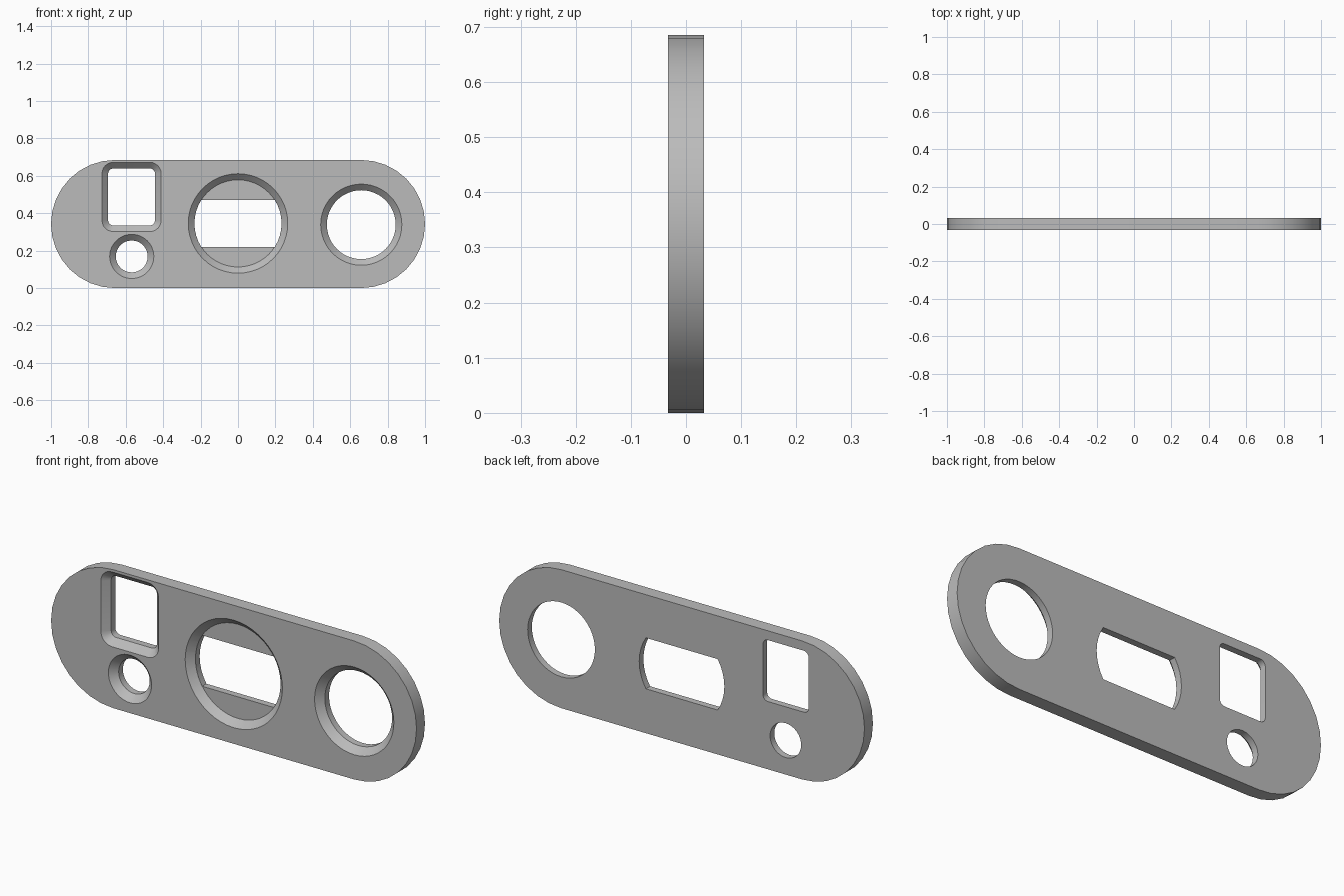
import bpy, bmesh
from math import sin, cos, pi, asin

cube = bpy.data.objects.get("Cube")
if cube:
    bpy.data.objects.remove(cube)

HALF = 0.033      # half the plate thickness, also the chamfer size
MID = 0.3425      # height of the plate's centre line

grey = bpy.data.materials.new("plain grey")
grey.use_nodes = True
COLOUR = (0.5, 0.5, 0.5, 1)
grey.diffuse_color = COLOUR
grey.node_tree.nodes["Principled BSDF"].inputs["Base Color"].default_value = COLOUR


def arc(cx, cz, r, start, end, steps):
    return [(cx + r * cos(start + (end - start) * i / steps),
             cz + r * sin(start + (end - start) * i / steps)) for i in range(steps + 1)]


def circle(cx, cz, r):
    return arc(cx, cz, r, 0, 2 * pi, 48)[:-1]


def rounded_box(cx, cz, hx, hz, r, steps):
    """Outline with four rounded corners, anticlockwise."""
    points = []
    for k, (sx, sz) in enumerate([(1, 1), (-1, 1), (-1, -1), (1, -1)]):
        points += arc(cx + sx * (hx - r), cz + sz * (hz - r), r,
                      k * pi / 2, (k + 1) * pi / 2, steps)
    return points


def loft(name, sections):
    """Closed solid through (y, outline) sections with equal point counts."""
    bm = bmesh.new()
    rings = [[bm.verts.new((x, y, z)) for x, z in outline] for y, outline in sections]
    for a, b in zip(rings, rings[1:]):
        for i in range(len(a)):
            j = (i + 1) % len(a)
            bm.faces.new((a[i], a[j], b[j], b[i]))
    bm.faces.new(rings[0])
    bm.faces.new(rings[-1])
    bmesh.ops.remove_doubles(bm, verts=bm.verts, dist=1e-5)
    bmesh.ops.recalc_face_normals(bm, faces=bm.faces)
    mesh = bpy.data.meshes.new(name)
    bm.to_mesh(mesh)
    bm.free()
    mesh.materials.append(grey)
    obj = bpy.data.objects.new(name, mesh)
    bpy.context.collection.objects.link(obj)
    return obj


def chamfered(name, outline, back):
    """Cutter that narrows from the front face to mid depth; outline(grow)."""
    over = 0.02
    sections = [(-HALF - over, outline(HALF + over)), (0, outline(0))]
    if back:
        sections.append((HALF + over, outline(0)))
    return loft(name, sections)


# Plate with fully round ends
end_x = 1 - MID
plate = loft("plate", [(y, arc(end_x, MID, MID, -pi / 2, pi / 2, 16)
                        + arc(-end_x, MID, MID, pi / 2, 3 * pi / 2, 16))
                       for y in (-HALF, HALF)])

# Central slot with curved ends, behind a round recess
SLOT_R, SLOT_H = 0.233, 0.126
a = asin(SLOT_H / SLOT_R)
slot = (arc(0, MID + 0.003, SLOT_R, -a, a, 8)
        + arc(0, MID + 0.003, SLOT_R, pi - a, pi + a, 8))

cutters = [
    chamfered("round_hole_cutter", lambda g: circle(0.659, 0.339, 0.184 + g), True),
    chamfered("small_hole_cutter", lambda g: circle(-0.568, 0.169, 0.085 + g), True),
    chamfered("window_cutter", lambda g: rounded_box(
        -0.569, 0.487, 0.125 + g, 0.152 + g, 0.027 + g, 6), True),
    chamfered("recess_cutter", lambda g: circle(0, MID + 0.003, SLOT_R + g), False),
    loft("slot_cutter", [(-0.005, slot), (0.06, slot)]),
]

bpy.ops.object.select_all(action="DESELECT")
bpy.context.view_layer.objects.active = plate
plate.select_set(True)
for cutter in cutters:
    cutter.hide_render = True
    mod = plate.modifiers.new(cutter.name, "BOOLEAN")
    mod.operation = "DIFFERENCE"
    mod.solver = "EXACT"
    mod.object = cutter
    bpy.ops.object.modifier_apply(modifier=mod.name)
    bpy.data.objects.remove(cutter)

bpy.ops.object.shade_smooth_by_angle(angle=pi / 6)
